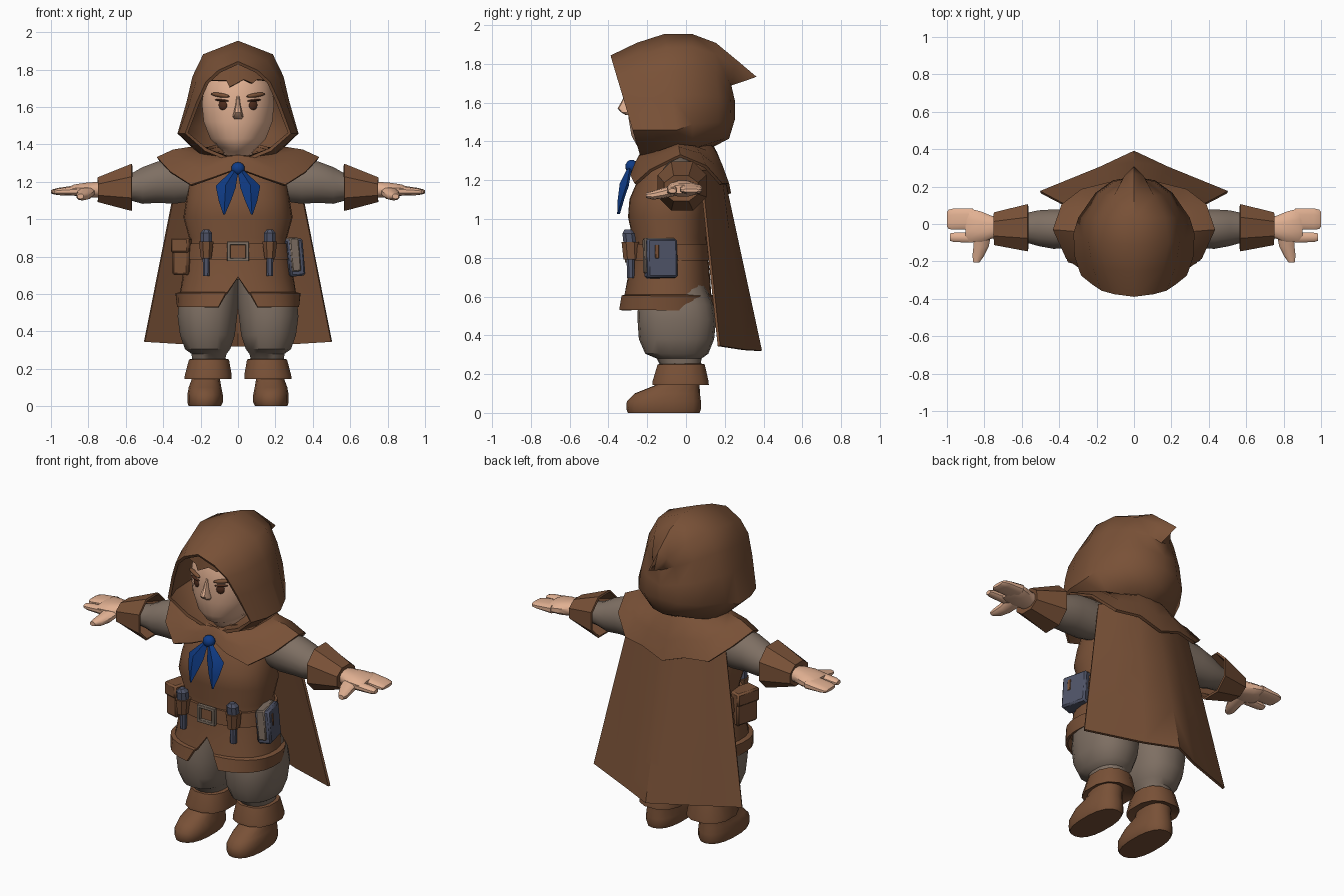
import bpy, bmesh, math
from mathutils import Vector, Matrix


def material(name, rgb):
    m = bpy.data.materials.new(name)
    m.diffuse_color = (*rgb, 1)
    return m


BROWN = material("leather_brown", (0.19, 0.082, 0.038))
GREY = material("cloth_grey", (0.21, 0.16, 0.125))
SKIN = material("skin", (0.76, 0.44, 0.29))
BLUE = material("scarf_blue", (0.005, 0.045, 0.24))
SLATE = material("slate", (0.08, 0.09, 0.14))
DARK = material("dark_brown", (0.075, 0.025, 0.012))


def build(name, mat, bm, mirror=False, solid=0, angle=40):
    """Turn a bmesh into a shaded object, optionally mirrored and thickened."""
    bmesh.ops.remove_doubles(bm, verts=bm.verts, dist=0.0005)
    bmesh.ops.recalc_face_normals(bm, faces=bm.faces)
    me = bpy.data.meshes.new(name)
    bm.to_mesh(me)
    bm.free()
    me.materials.append(mat)
    ob = bpy.data.objects.new(name, me)
    bpy.context.collection.objects.link(ob)
    bpy.ops.object.select_all(action='DESELECT')
    ob.select_set(True)
    bpy.context.view_layer.objects.active = ob
    if mirror:
        ob.modifiers.new("mirror", 'MIRROR')
    if solid:
        s = ob.modifiers.new("solid", 'SOLIDIFY')
        s.thickness, s.offset = solid, 0
    if mirror or solid:
        bpy.ops.object.convert(target='MESH')
    bpy.ops.object.shade_smooth_by_angle(angle=math.radians(angle))
    return ob


def skin_rows(bm, rows, closed=False):
    """Quads between neighbouring rows of points."""
    vs = [[bm.verts.new(p) for p in r] for r in rows]
    n = len(vs[0])
    for a, b in zip(vs, vs[1:]):
        for i in range(n if closed else n - 1):
            j = (i + 1) % n
            bm.faces.new((a[i], a[j], b[j], b[i]))
    return vs


def sheet(name, mat, rows, **kw):
    bm = bmesh.new()
    skin_rows(bm, rows)
    return build(name, mat, bm, **kw)


def loft(name, mat, rings, axis='z', n=16, e=2.4, caps=True, **kw):
    """Rings are (position, u0, u1, v0, v1) bounds along the axis."""
    rows = []
    for t, u0, u1, v0, v1 in rings:
        row = []
        for i in range(n):
            a = 2 * math.pi * (i + 0.5) / n
            c, s = math.cos(a), math.sin(a)
            u = (u0 + u1) / 2 + (u1 - u0) / 2 * math.copysign(abs(c) ** (2 / e), c)
            v = (v0 + v1) / 2 + (v1 - v0) / 2 * math.copysign(abs(s) ** (2 / e), s)
            row.append({'x': (t, u, v), 'y': (u, t, v), 'z': (u, v, t)}[axis])
        rows.append(row)
    bm = bmesh.new()
    vs = skin_rows(bm, rows, True)
    if caps:
        bm.faces.new(vs[0])
        bm.faces.new(vs[-1])
    return build(name, mat, bm, **kw)


def blob(name, mat, loc, size, rot=(0, 0, 0), cube=False, **kw):
    """Ellipsoid or bevelled box given by half sizes."""
    bm = bmesh.new()
    if cube:
        bmesh.ops.create_cube(bm, size=2)
    else:
        bmesh.ops.create_uvsphere(bm, u_segments=14, v_segments=8, radius=1)
    bmesh.ops.scale(bm, vec=size, verts=bm.verts)
    if cube:
        bmesh.ops.bevel(bm, geom=bm.edges[:], offset=min(size) * 0.25, segments=1, affect='EDGES')
    for ax, a in zip('XYZ', rot):
        bmesh.ops.rotate(bm, matrix=Matrix.Rotation(math.radians(a), 3, ax), verts=bm.verts)
    bmesh.ops.translate(bm, vec=loc, verts=bm.verts)
    return build(name, mat, bm, **kw)


# hood: half outlines (x, z) from crown to chin, swept back to a pointed tip
def slice_at(pts, ys):
    return [(x, y, z) for (x, z), y in zip(pts, ys)]


rim = [(0, 1.835), (.1, 1.79), (.165, 1.73), (.215, 1.62), (.275, 1.46), (.17, 1.37), (0, 1.30)]
hood = [
    slice_at(rim, [-.385 + .3 * (1.835 - z) for _, z in rim]),
    slice_at([(0, 1.90), (.15, 1.84), (.215, 1.74), (.25, 1.62), (.31, 1.46), (.2, 1.36), (0, 1.31)],
             [-.25, -.24, -.23, -.21, -.17, -.16, -.14]),
    slice_at([(0, 1.945), (.18, 1.875), (.235, 1.76), (.265, 1.63), (.315, 1.46), (.21, 1.36), (0, 1.33)],
             [-.11, -.1, -.09, -.07, -.05, -.04, -.03]),
    slice_at([(0, 1.945), (.16, 1.88), (.22, 1.77), (.25, 1.64), (.29, 1.49), (.2, 1.37), (0, 1.35)], [.03] * 7),
    slice_at([(0, 1.90), (.1, 1.845), (.15, 1.75), (.18, 1.63), (.2, 1.5), (.14, 1.40), (0, 1.36)],
             [.15, .15, .15, .16, .16, .13, .08]),
    slice_at([(0, 1.805), (.045, 1.78), (.07, 1.72), (.1, 1.62), (.11, 1.51), (.08, 1.42), (0, 1.36)],
             [.265, .25, .21, .22, .225, .19, .09]),
    slice_at([(0, 1.73), (0, 1.715), (0, 1.69), (0, 1.6), (0, 1.52), (0, 1.42), (0, 1.36)],
             [.355, .3, .225, .245, .245, .215, .1]),
]
sheet("hood", BROWN, hood, mirror=True, solid=.018, angle=45)

# head and face
loft("head", SKIN, [(1.28, -.07, .07, -.14, .04), (1.36, -.08, .08, -.22, .05), (1.38, -.1, .1, -.255, .06),
     (1.43, -.15, .15, -.283, .07), (1.52, -.185, .185, -.298, .08), (1.62, -.195, .195, -.305, .08),
     (1.72, -.18, .18, -.3, .07), (1.79, -.13, .13, -.27, .05), (1.83, -.06, .06, -.2, 0)], n=24, e=2.1)
loft("nose", SKIN, [(1.535, -.02, .02, -.31, -.27), (1.55, -.03, .03, -.335, -.27), (1.57, -.024, .024, -.353, -.27),
     (1.61, -.014, .014, -.33, -.27), (1.66, -.008, .008, -.307, -.27)], n=10)
blob("eye", DARK, (.08, -.284, 1.61), (.025, .012, .027), (0, 0, 20), mirror=True)
blob("eyelash", DARK, (.087, -.286, 1.635), (.04, .012, .006), (0, -5, 22), mirror=True)
blob("eyebrow", BROWN, (.095, -.283, 1.663), (.055, .014, .012), (0, -8, 24), mirror=True)
fringe = [(-.15, 1.74), (-.06, 1.74), (-.045, 1.705), (.03, 1.745), (.075, 1.725), (.1, 1.745), (.15, 1.74)]
sheet("fringe", BROWN, [[(x, -.32 + 2.5 * x * x, z) for x, z in fringe],
                        [(x * .8, -.31 + 2 * x * x, 1.82) for x, z in fringe]], solid=.02)

# shoulder mantle with a scalloped hem
hem = [(0, -.25, 1.27), (.12, -.28, 1.225), (.25, -.26, 1.18), (.36, -.18, 1.25), (.43, -.03, 1.325),
       (.385, .1, 1.27), (.28, .18, 1.18), (.14, .215, 1.18), (0, .225, 1.13)]
neck = []
for i in range(9):
    a = math.pi * i / 8
    neck.append((.17 * math.sin(a), -.05 - .17 * math.cos(a), 1.365 - .035 * math.cos(a)))
rows = []
for t in (0, .33, .67, 1):
    rows.append([Vector(p).lerp(Vector(q), t) + Vector((0, 0, .12 * t * (1 - t))) for p, q in zip(neck, hem)])
sheet("mantle", BROWN, rows, mirror=True, solid=.016)

# long cape, flaring towards the ground
top = [(0, .185, 1.25), (.11, .175, 1.25), (.23, .125, 1.25), (.32, .075, 1.25)]
bottom = [(0, .385, .32), (.18, .3, .325), (.34, .235, .335), (.5, .17, .345)]
sheet("cape", BROWN, [[Vector(p).lerp(Vector(q), t) for p, q in zip(top, bottom)] for t in (0, .35, .7, 1)],
      mirror=True, solid=.014)

# tunic: (z, half width, front, back, half angle of the front slit)
tunic = [(.53, .32, -.345, .14, .27), (.6, .33, -.33, .138, .15), (.605, .305, -.313, .125, .14),
         (.69, .29, -.295, .118, 0), (.78, .275, -.28, .11, 0), (.9, .255, -.268, .1, 0),
         (1.01, .285, -.292, .11, 0), (1.1, .27, -.285, .12, 0), (1.24, .25, -.225, .13, 0),
         (1.34, .15, -.16, .1, 0)]
rows = []
for z, w, y0, y1, gap in tunic:
    row = []
    for i in range(29):
        a = gap + (2 * math.pi - 2 * gap) * i / 28
        c, s = math.cos(a), math.sin(a)
        row.append((w * math.copysign(abs(s) ** .85, s),
                    (y0 + y1) / 2 - (y1 - y0) / 2 * math.copysign(abs(c) ** .85, c), z))
    rows.append(row)
sheet("tunic", BROWN, rows, solid=.014)

# scarf knot and tails
blob("scarf_knot", BLUE, (0, -.28, 1.27), (.037, .033, .035))
sheet("scarf_tail", BLUE, [[(.002, -.285, 1.26), (.015, -.295, 1.26), (.025, -.285, 1.26)],
      [(.015, -.31, 1.17), (.065, -.335, 1.18), (.115, -.3, 1.175)],
      [(.04, -.33, 1.1), (.07, -.345, 1.1), (.1, -.325, 1.1)],
      [(.073, -.347, 1.025), (.074, -.348, 1.025), (.075, -.347, 1.025)]], mirror=True, solid=.014)

# sleeves, gauntlet cuffs and hands
loft("sleeve", GREY, [(.2, -.11, .08, 1.1, 1.31), (.34, -.13, .08, 1.08, 1.32), (.43, -.135, .08, 1.085, 1.31),
     (.51, -.12, .075, 1.08, 1.28), (.58, -.1, .06, 1.1, 1.24), (.68, -.08, .04, 1.11, 1.22)],
     axis='x', e=2, mirror=True)
loft("gauntlet_cuff", BROWN, [(.567, -.15, .11, 1.04, 1.3), (.745, -.115, .065, 1.09, 1.225),
     (.735, -.06, .03, 1.12, 1.2)], axis='x', n=8, e=2.2, caps=False, mirror=True, solid=.012, angle=25)
loft("palm", SKIN, [(.7, -.075, .04, 1.12, 1.19), (.76, -.08, .045, 1.115, 1.2), (.82, -.1, .07, 1.115, 1.195),
     (.88, -.1, .085, 1.125, 1.185), (.9, -.09, .075, 1.13, 1.175)], axis='x', n=12, mirror=True)
loft("fingers", SKIN, [(.86, -.03, .085, 1.125, 1.182), (.96, -.032, .085, 1.13, 1.168),
     (.99, -.028, .078, 1.133, 1.16), (1.0, -.015, .065, 1.138, 1.155)], axis='x', n=12, e=3, mirror=True)
loft("index_finger", SKIN, [(.86, -.1, -.045, 1.125, 1.175), (.96, -.098, -.045, 1.128, 1.165),
     (.985, -.09, -.05, 1.133, 1.157)], axis='x', n=10, mirror=True)
loft("thumb", SKIN, [(-.05, .76, .86, 1.12, 1.18), (-.12, .775, .86, 1.105, 1.16), (-.17, .80, .865, 1.1, 1.145),
     (-.205, .825, .86, 1.108, 1.135)], axis='y', n=10, mirror=True)

# baggy trousers
loft("trouser_leg", GREY, [(.2, .08, .24, -.11, .07), (.28, .06, .25, -.15, .08), (.305, .04, .285, -.21, .115),
     (.38, .015, .312, -.243, .145), (.48, .003, .325, -.25, .155), (.56, -.005, .318, -.248, .14),
     (.68, -.01, .27, -.23, .09)], n=18, e=2.3, mirror=True)

# boots with turned-over cuffs
loft("boot", BROWN, [(0, .09, .265, -.3, .07), (.02, .08, .272, -.308, .077), (.06, .08, .272, -.305, .077),
     (.1, .088, .265, -.265, .072), (.14, .095, .25, -.165, .07), (.22, .095, .25, -.12, .07)],
     n=18, mirror=True)
loft("boot_cuff", BROWN, [(.165, .08, .25, -.12, .07), (.145, .03, .29, -.178, .122), (.165, .03, .288, -.176, .12),
     (.25, .045, .265, -.15, .1), (.255, .07, .24, -.12, .08)], n=12, mirror=True)

# belt and buckle
loft("belt", BROWN, [(.785, -.29, .29, -.297, .122), (.87, -.28, .28, -.292, .118)], n=28)
for side in (-1, 1):
    blob("buckle_upright", GREY, (side * .05, -.303, .828), (.009, .012, .053), cube=True)
    blob("buckle_bar", GREY, (0, -.303, .828 + side * .044), (.059, .012, .009), cube=True)

# hip pouch on one side, strapped book on the other
blob("hip_pouch", BROWN, (-.29, -.135, .8), (.045, .075, .1), (0, 0, -15), cube=True)
blob("pouch_flap", BROWN, (-.293, -.138, .86), (.05, .08, .04), (0, 0, -15), cube=True)
blob("book", SLATE, (.295, -.13, .795), (.042, .08, .1), (0, -5, 14), cube=True)
blob("book_pages", GREY, (.288, -.138, .81), (.025, .082, .09), (0, -5, 14), cube=True)
blob("book_strap", BROWN, (.318, -.155, .83), (.026, .01, .035), (0, -5, 14), cube=True)

# small tools held in belt loops
for side in (-1, 1):
    x = side * .17
    loft("tool", SLATE, [(.695, x - .018, x + .018, -.305, -.265), (.87, x - .022, x + .022, -.31, -.265),
         (.88, x - .034, x + .034, -.325, -.255), (.925, x - .034, x + .034, -.33, -.262),
         (.945, x - .016, x + .016, -.318, -.28)], n=8, angle=30)
    loft("tool_loop", BROWN, [(.79, x - .03, x + .03, -.325, -.24), (.88, x - .042, x + .042, -.335, -.24)],
         n=8, angle=30)
